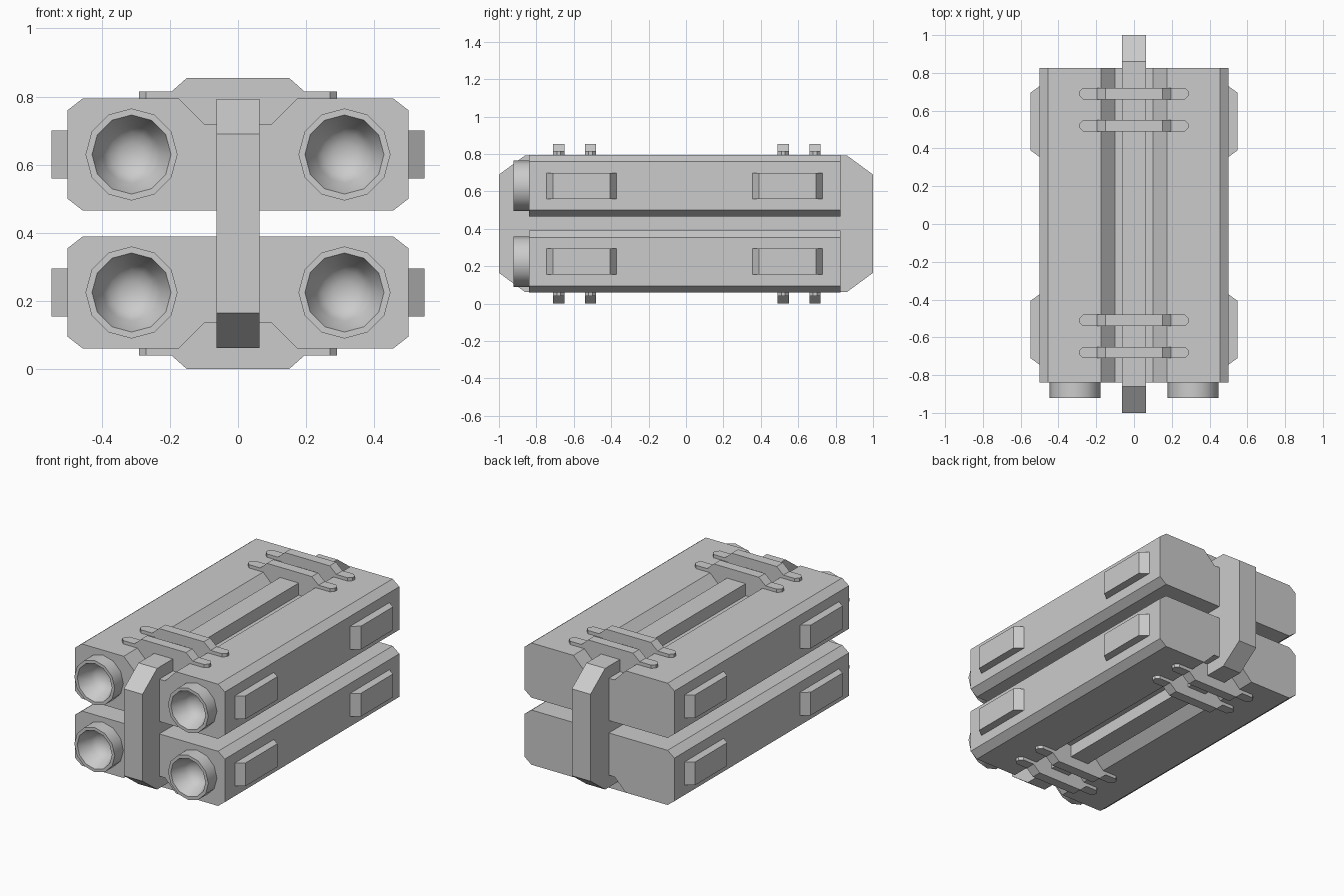
import bpy, bmesh, math

if "Cube" in bpy.data.objects:
    bpy.data.objects.remove(bpy.data.objects["Cube"])

H = 0.855  # total height; the lower pod mirrors the upper one about H / 2


def finish(bm, name):
    bmesh.ops.recalc_face_normals(bm, faces=bm.faces)
    me = bpy.data.meshes.new(name)
    bm.to_mesh(me)
    bm.free()
    ob = bpy.data.objects.new(name, me)
    bpy.context.collection.objects.link(ob)
    return ob


def prism(name, pts, axis, a, b, end_bevel=None):
    """Extrude a 2D outline along one axis, from a to b."""
    def place(p, d):
        return {'x': (d, p[0], p[1]), 'y': (p[0], d, p[1]), 'z': (p[0], p[1], d)}[axis]
    bm = bmesh.new()
    lo = [bm.verts.new(place(p, a)) for p in pts]
    hi = [bm.verts.new(place(p, b)) for p in pts]
    bm.faces.new(lo)
    bm.faces.new(hi)
    for i in range(len(pts)):
        j = (i + 1) % len(pts)
        bm.faces.new((lo[i], lo[j], hi[j], hi[i]))
    if end_bevel:  # clip the upright corners at the far x ends
        xmax = max(abs(p[0]) for p in pts)
        edges = [e for e in bm.edges
                 if all(abs(abs(v.co.x) - xmax) < 1e-4 for v in e.verts)
                 and abs(e.verts[0].co.z - e.verts[1].co.z) > 1e-4]
        bmesh.ops.bevel(bm, geom=edges, offset=end_bevel, segments=1, affect='EDGES')
    return finish(bm, name)


def lathe(name, rings, x, z, n=12):
    """Closed surface of revolution about the y direction; rings are (radius, y)."""
    bm = bmesh.new()
    loops = []
    for r, y in rings:
        if r == 0:
            loops.append([bm.verts.new((x, y, z))] * n)
        else:
            loops.append([bm.verts.new((x + r * math.cos(2 * math.pi * i / n), y,
                                        z + r * math.sin(2 * math.pi * i / n)))
                          for i in range(n)])
    for A, B in zip(loops, loops[1:]):
        for i in range(n):
            j = (i + 1) % n
            bm.faces.new(list(dict.fromkeys((A[i], A[j], B[j], B[i]))))
    return finish(bm, name)


def mirror_x(half):
    return half + [(-x, z) for x, z in reversed(half)]


def smooth(ob, angle):
    bpy.ops.object.select_all(action='DESELECT')
    ob.select_set(True)
    bpy.context.view_layer.objects.active = ob
    bpy.ops.object.shade_smooth_by_angle(angle=math.radians(angle))


pod_half = [(0.10, 0.72), (0.175, 0.795), (0.455, 0.795), (0.50, 0.76),
            (0.50, 0.50), (0.455, 0.465)]
strap_half = [(0.10, 0.72), (0.175, 0.795), (0.29, 0.795), (0.29, 0.815),
              (0.195, 0.815), (0.15, 0.855)]
tube_rings = [(0, -0.78), (0.135, -0.78), (0.135, -0.922), (0.116, -0.922),
              (0.084, -0.84), (0.065, -0.815), (0.035, -0.80), (0, -0.795)]

for level in ("upper", "lower"):
    def fz(z):
        return z if level == "upper" else H - z

    def flip(pts):
        return [(x, fz(z)) for x, z in pts]

    # pod body with its lengthwise channel
    pod = prism(level + "_pod", flip(mirror_x(pod_half)), 'y', -0.84, 0.825)

    # straps bridging the channel
    for y in (-0.68, -0.51, 0.52, 0.69):
        prism(level + "_strap", flip(mirror_x(strap_half)), 'y', y - 0.03, y + 0.03, 0.02)

    for s in (-1, 1):
        # hollow tube set in a bore cut into the pod
        cx, cz = s * 0.3125, fz(0.63)
        bore = lathe("bore_cutter", [(0, -0.95), (0.13, -0.95), (0.13, -0.785), (0, -0.785)], cx, cz)
        bore.hide_render = True
        bore.hide_viewport = True
        cut = pod.modifiers.new("bore", 'BOOLEAN')
        cut.object = bore
        cut.operation = 'DIFFERENCE'
        cut.solver = 'EXACT'
        smooth(lathe(level + "_tube", tube_rings, cx, cz), 40)

        # side pads with sloped ends
        for y0, y1 in ((-0.745, -0.372), (0.355, 0.73)):
            pad = [(s * 0.49, y0), (s * 0.50, y0), (s * 0.548, y0 + 0.035),
                   (s * 0.548, y1 - 0.035), (s * 0.50, y1), (s * 0.49, y1)]
            prism(level + "_side_pad", pad, 'z', fz(0.56), fz(0.70))

# central spine plate with clipped corners
prism("spine_plate", [(-1, 0.165), (-0.86, 0.062), (0.86, 0.062), (1, 0.165),
                      (1, 0.69), (0.86, 0.793), (-0.86, 0.793), (-1, 0.69)],
      'x', -0.0625, 0.0625)
